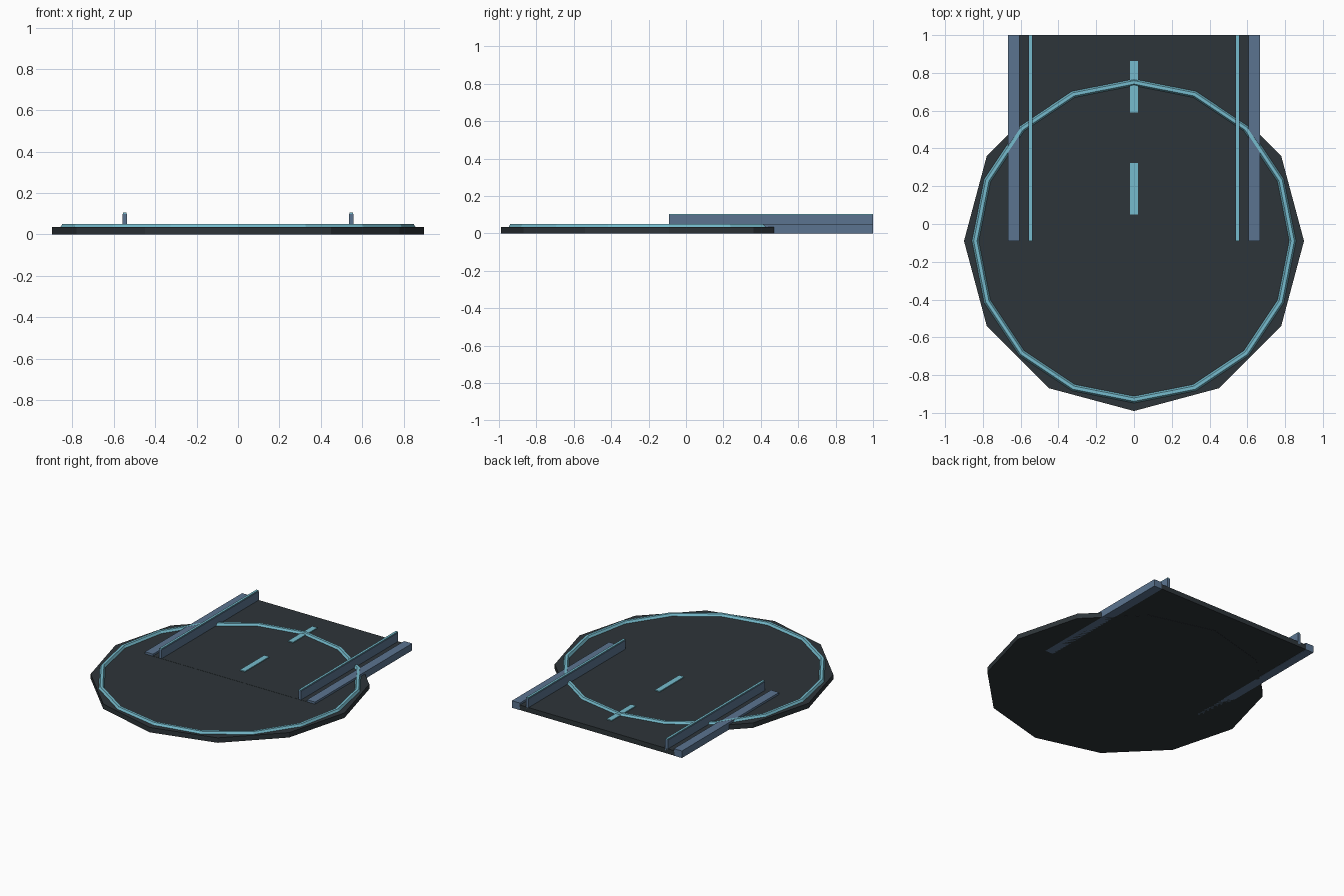
import bpy
import bmesh
from math import cos, sin, tau
from mathutils import Vector

if "Cube" in bpy.data.objects:
    bpy.data.objects.remove(bpy.data.objects["Cube"], do_unlink=True)


def material(name, rgb):
    m = bpy.data.materials.new(name)
    m.use_nodes = True
    m.diffuse_color = (*rgb, 1)
    m.node_tree.nodes["Principled BSDF"].inputs["Base Color"].default_value = (*rgb, 1)
    return m


DARK = material("dark asphalt", (0.027, 0.035, 0.041))
BLUE = material("steel blue", (0.105, 0.175, 0.28))
CYAN = material("pale cyan", (0.18, 0.50, 0.61))

CENTRE_Y = -0.09   # centre of the round plaza and start of the road
BACK_Y = 1.0
DECK_Z = 0.035


def finish(name, bm, mat):
    bmesh.ops.recalc_face_normals(bm, faces=bm.faces)
    mesh = bpy.data.meshes.new(name)
    bm.to_mesh(mesh)
    bm.free()
    mesh.materials.append(mat)
    obj = bpy.data.objects.new(name, mesh)
    bpy.context.collection.objects.link(obj)
    return obj


def box(name, x, y, z, mat):
    """Box from (min, max) pairs."""
    bm = bmesh.new()
    bmesh.ops.create_cube(bm, size=1)
    for v in bm.verts:
        v.co = Vector([(a + b) / 2 + c * (b - a) for c, (a, b) in zip(v.co, (x, y, z))])
    return finish(name, bm, mat)


def prism(name, radius, sides, z0, z1, mat):
    """Upright polygonal slab with a corner on the x axis."""
    bm = bmesh.new()
    base = bm.faces.new([bm.verts.new((radius * cos(tau * i / sides),
                                       CENTRE_Y + radius * sin(tau * i / sides), z0))
                         for i in range(sides)])
    top = bmesh.ops.extrude_face_region(bm, geom=[base], use_keep_orig=True)["geom"]
    for v in top:
        if isinstance(v, bmesh.types.BMVert):
            v.co.z = z1
    return finish(name, bm, mat)


def ring(name, major, minor, sides, tube_sides, z, mat):
    """Low-poly torus lying flat."""
    bm = bmesh.new()
    loops = []
    for i in range(sides):
        a = tau * i / sides
        loop = []
        for j in range(tube_sides):
            b = tau * j / tube_sides
            r = major + minor * cos(b)
            loop.append(bm.verts.new((r * cos(a), CENTRE_Y + r * sin(a), z + minor * sin(b))))
        loops.append(loop)
    for i in range(sides):
        p, q = loops[i], loops[(i + 1) % sides]
        for j in range(tube_sides):
            k = (j + 1) % tube_sides
            bm.faces.new((p[j], q[j], q[k], p[k]))
    return finish(name, bm, mat)


# Round plaza with its glowing border
prism("plaza", 0.9, 12, 0, DECK_Z, DARK)
ring("plaza_border", 0.84, 0.018, 16, 6, DECK_Z, CYAN)

# Road running out of the back
box("road", (-0.61, 0.61), (CENTRE_Y, BACK_Y), (0.001, DECK_Z + 0.001), DARK)

# Kerbs and guard rails on both sides
for side, s in (("left", 1), ("right", -1)):
    def strip(name, x0, x1, z0, z1, mat):
        box(f"{side}_{name}", sorted((s * x0, s * x1)), (CENTRE_Y, BACK_Y), (z0, z1), mat)

    strip("kerb", 0.605, 0.668, 0, 0.05, BLUE)
    strip("rail", 0.537, 0.559, 0.02, 0.098, BLUE)
    strip("rail_light", 0.54, 0.556, 0.098, 0.105, CYAN)

# Centre line dashes
for i in range(2):
    start = 0.05 + 0.54 * i
    box(f"lane_dash_{i + 1}", (-0.02, 0.02), (start, start + 0.272), (DECK_Z, 0.042), CYAN)
